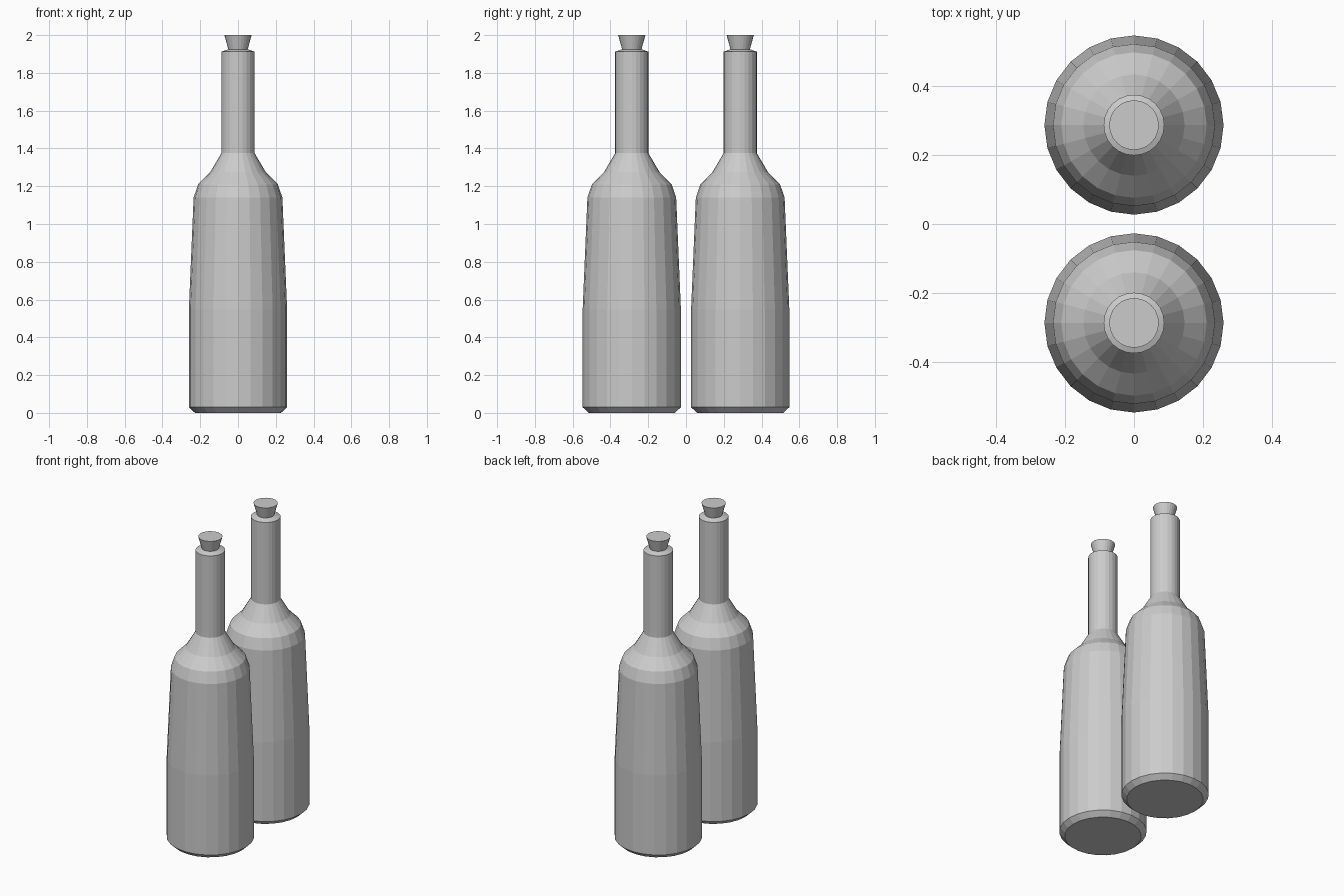
import bpy, bmesh
from math import cos, sin, tau

if "Cube" in bpy.data.objects:
    bpy.data.objects.remove(bpy.data.objects["Cube"])

SIDES = 24

# (radius, height) outlines
GLASS = [(0.205, 0), (0.228, 0), (0.26, 0.03), (0.26, 0.55), (0.235, 1.14), (0.211, 1.21),
         (0.147, 1.275), (0.088, 1.375), (0.088, 1.912), (0.052, 1.925)]
GLASS = GLASS[1:]
CORK = [(0.05, 1.92), (0.072, 2.0)]


def lathe(name, profile, y):
    """Closed, flat-shaded turned solid standing at (0, y)."""
    bm = bmesh.new()
    rings = [[bm.verts.new((r * cos(tau * i / SIDES), r * sin(tau * i / SIDES), z))
              for i in range(SIDES)] for r, z in profile]
    for low, high in zip(rings, rings[1:]):
        for i in range(SIDES):
            j = (i + 1) % SIDES
            bm.faces.new((low[i], low[j], high[j], high[i]))
    bm.faces.new(rings[0][::-1])
    bm.faces.new(rings[-1])
    mesh = bpy.data.meshes.new(name)
    bm.to_mesh(mesh)
    bm.free()
    obj = bpy.data.objects.new(name, mesh)
    obj.location.y = y
    bpy.context.collection.objects.link(obj)


# Two identical corked bottles, one in front of the other
for label, y in (("front", -0.287), ("back", 0.287)):
    lathe(label + "_bottle", GLASS, y)
    lathe(label + "_cork", CORK, y)
